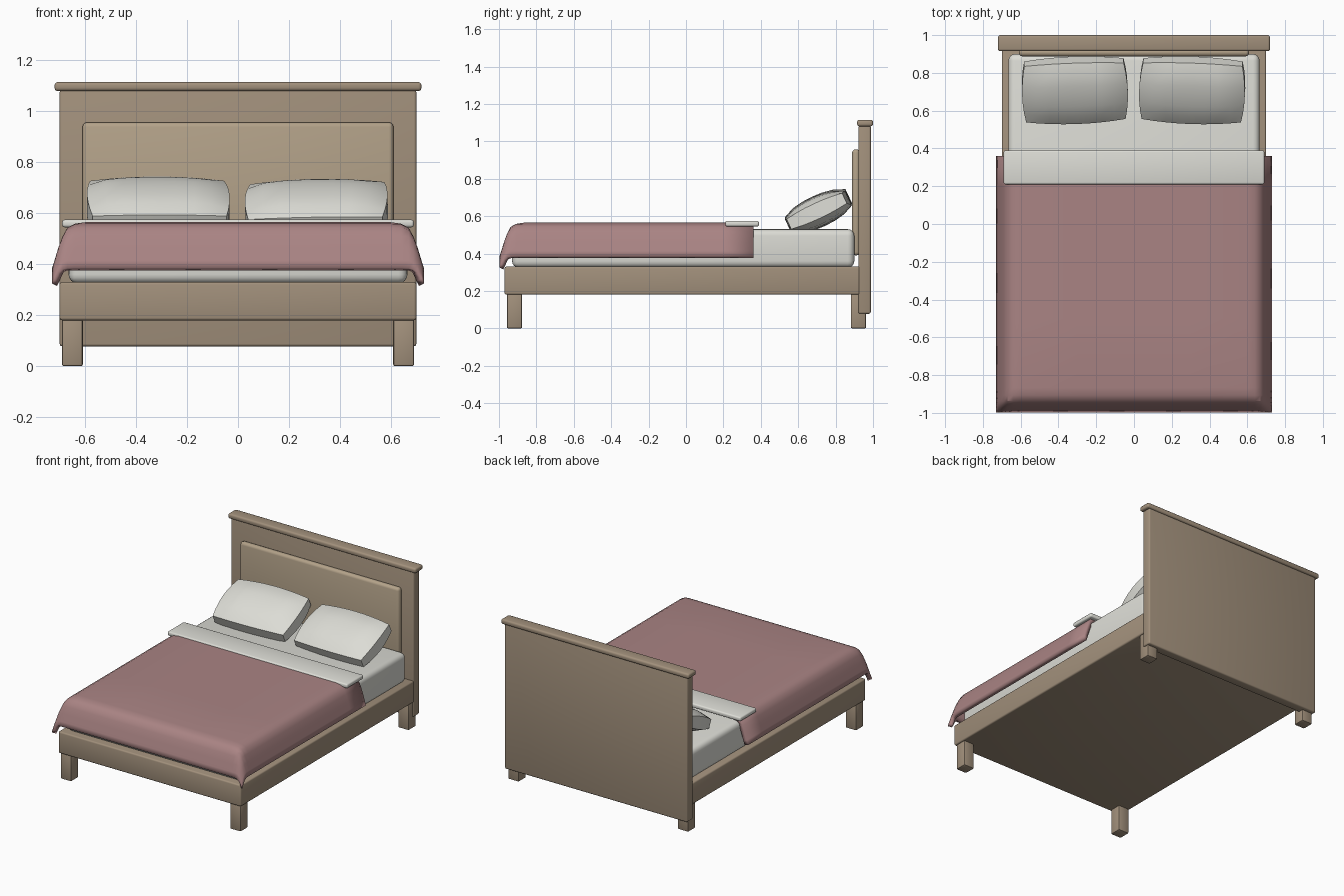
import bpy, bmesh
from mathutils import Matrix, Vector
from math import radians

if "Cube" in bpy.data.objects:
    bpy.data.objects.remove(bpy.data.objects["Cube"])


def material(name, rgb):
    m = bpy.data.materials.new(name)
    m.diffuse_color = (*rgb, 1)
    m.use_nodes = True
    m.node_tree.nodes["Principled BSDF"].inputs["Base Color"].default_value = m.diffuse_color
    return m


wood = material("wood", (0.36, 0.28, 0.20))
light_wood = material("light wood", (0.45, 0.36, 0.25))
linen = material("linen", (0.72, 0.72, 0.67))
rose = material("rose", (0.40, 0.23, 0.23))


def finish(name, bm, mat, mods=()):
    bmesh.ops.recalc_face_normals(bm, faces=bm.faces)
    me = bpy.data.meshes.new(name)
    bm.to_mesh(me)
    bm.free()
    ob = bpy.data.objects.new(name, me)
    bpy.context.collection.objects.link(ob)
    me.materials.append(mat)
    for kind, props in mods:
        mod = ob.modifiers.new(kind.lower(), kind)
        for k, v in props.items():
            setattr(mod, k, v)
    bpy.ops.object.select_all(action='DESELECT')
    ob.select_set(True)
    bpy.context.view_layer.objects.active = ob
    bpy.ops.object.shade_smooth_by_angle(angle=radians(40))
    return ob


def box(name, lo, hi, mat, bevel, segments=3):
    lo, hi = Vector(lo), Vector(hi)
    bm = bmesh.new()
    bmesh.ops.create_cube(bm, size=1, matrix=Matrix.Translation((lo + hi) / 2)
                          @ Matrix.Diagonal((*(hi - lo), 1)))
    # bevel directly so that the smoothing sees the final edges
    bmesh.ops.bevel(bm, geom=bm.edges[:], offset=bevel, segments=segments,
                    profile=0.5, affect='EDGES')
    return finish(name, bm, mat)


# Wooden frame, headboard and legs
box("bed_frame", (-0.70, -0.97, 0.18), (0.70, 0.93, 0.33), wood, 0.01)
box("headboard", (-0.70, 0.922, 0.078), (0.70, 0.988, 1.085), wood, 0.01)
box("headboard_cap", (-0.72, 0.915, 1.08), (0.72, 1.0, 1.115), wood, 0.012)
box("headboard_panel", (-0.61, 0.888, 0.39), (0.61, 0.93, 0.957), light_wood, 0.018)
for side, x in (("left", -0.65), ("right", 0.65)):
    for end, y in (("front", -0.917), ("back", 0.922)):
        box(f"{end}_{side}_leg", (x - 0.041, y - 0.041, 0),
            (x + 0.041, y + 0.041, 0.185), wood, 0.008, 2)

# Mattress and folded sheet
box("mattress", (-0.665, -0.93, 0.325), (0.665, 0.90, 0.53), linen, 0.035, 4)
box("folded_sheet", (-0.69, 0.21, 0.545), (0.69, 0.39, 0.575), linen, 0.01)

# Blanket: draped sheet, hem dips at the two foot corners
drape = [(0.13, 0.0), (0.09, 0.006), (0.06, 0.022), (0.042, 0.055),
         (0.025, 0.10), (0.01, 0.15), (0.0, 0.18)]  # inset from hem, drop
W, F, TOP = 0.73, 0.997, 0.565
right = [(W - i, d) for i, d in drape]
cols = [(-x, d) for x, d in reversed(right)] + [(x, 0) for x in (-0.3, 0, 0.3)] + right
rows = [(-F + i, d) for i, d in reversed(drape)] + [(y, 0) for y in (-0.5, -0.1, 0.2, 0.36)]
bm = bmesh.new()
p = 2.4
grid = [[bm.verts.new((x, y, TOP - (dx ** p + dy ** p) ** (1 / p)))
         for x, dx in cols] for y, dy in rows]
for a, b in zip(grid, grid[1:]):
    for i in range(len(cols) - 1):
        bm.faces.new((a[i], a[i + 1], b[i + 1], b[i]))
for f in bm.faces:
    f.normal_update()
finish("blanket", bm, rose, [("SOLIDIFY", dict(thickness=0.03, offset=-1))])


# Pillows: plump block with bowed edges, leaning on the headboard
def pillow(name, x, z, turn, roll):
    nx, ny = 8, 6
    bm = bmesh.new()
    layers = []
    for s in (1, -1):
        layer = []
        for j in range(ny + 1):
            v = 2 * j / ny - 1
            line = []
            for i in range(nx + 1):
                u = 2 * i / nx - 1
                edge = 0.042 - 0.012 * u * u * v * v
                h = edge + 0.038 * ((1 - u ** 4) * (1 - v * v)) ** 0.7
                line.append(bm.verts.new((u * 0.28 * (1 - 0.06 * v * v),
                                          v * 0.178 * (1 - 0.08 * u * u), s * h)))
            layer.append(line)
        layers.append(layer)
    for L in layers:
        for j in range(ny):
            for i in range(nx):
                bm.faces.new((L[j][i], L[j][i + 1], L[j + 1][i + 1], L[j + 1][i]))
    rims = [L[0] + [r[-1] for r in L[1:]] + L[-1][-2::-1]
            + [r[0] for r in L[-2:0:-1]] for L in layers]
    n = len(rims[0])
    for i in range(n):
        k = (i + 1) % n
        bm.faces.new((rims[0][i], rims[0][k], rims[1][k], rims[1][i]))
    ob = finish(name, bm, linen)
    ob.matrix_world = (Matrix.Translation((x, 0.708, z))
                       @ Matrix.Rotation(radians(turn), 4, 'Z')
                       @ Matrix.Rotation(radians(roll), 4, 'Y')
                       @ Matrix.Rotation(radians(25), 4, 'X'))


pillow("left_pillow", -0.313, 0.631, 2, 0)
pillow("right_pillow", 0.308, 0.622, -2, -1)
